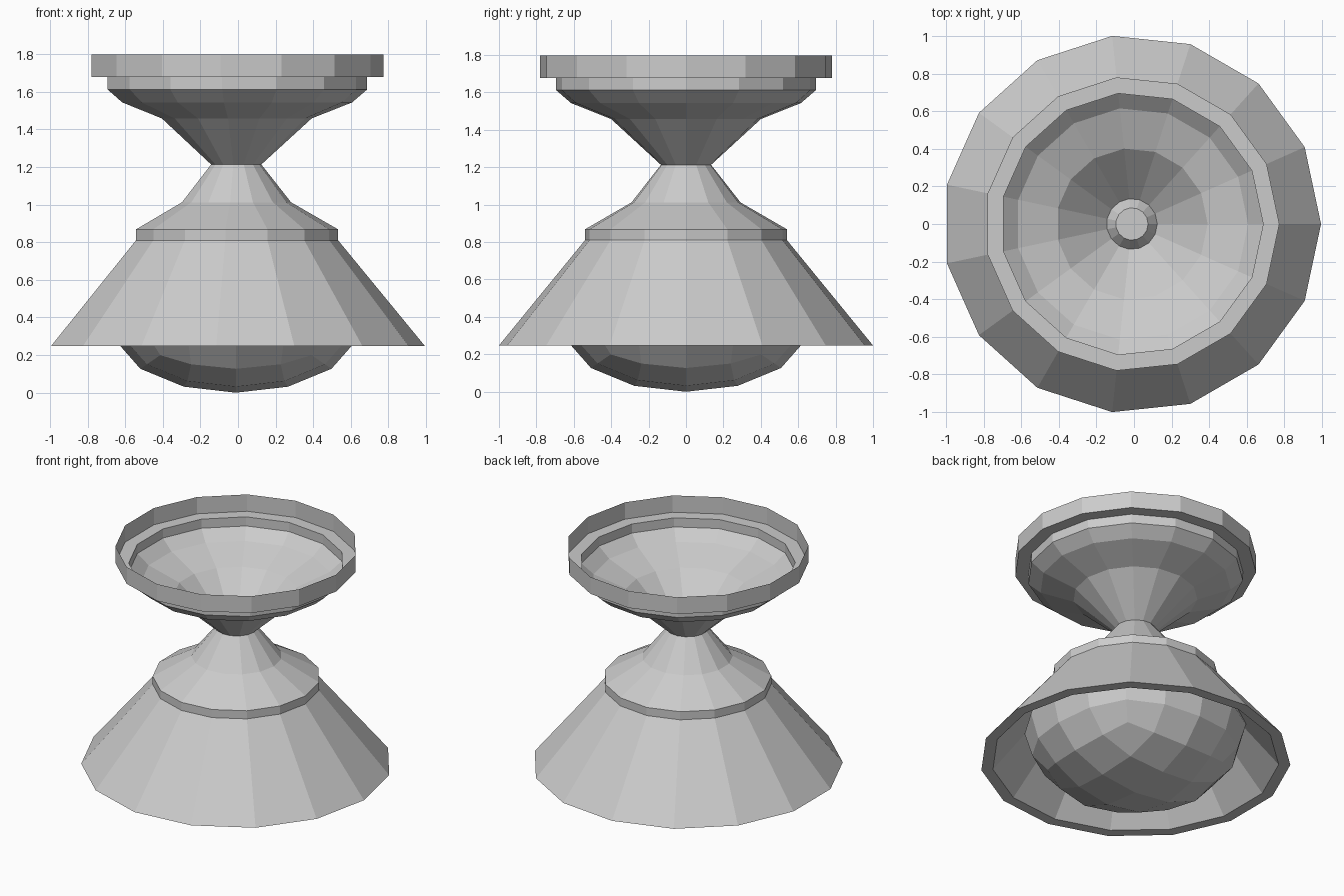
import bpy, bmesh
from math import cos, sin, tau

if "Cube" in bpy.data.objects:
    bpy.data.objects.remove(bpy.data.objects["Cube"])

SIDES = 15
CX = -0.011  # odd-sided ring: shift so the bounds are centred


def lathe(name, profile, cap_start=False, cap_end=False):
    """Revolve a (radius, z) profile into a flat-faced surface."""
    bm = bmesh.new()
    rings = []
    for r, z in profile:
        rings.append([bm.verts.new((CX + r * cos(tau * i / SIDES),
                                    r * sin(tau * i / SIDES), z))
                      for i in range(SIDES)])
    for a, b in zip(rings, rings[1:]):
        for i in range(SIDES):
            j = (i + 1) % SIDES
            bm.faces.new((a[i], a[j], b[j], b[i]))
    if cap_start:
        bm.faces.new(rings[0][::-1])
    if cap_end:
        bm.faces.new(rings[-1])
    mesh = bpy.data.meshes.new(name)
    bm.to_mesh(mesh)
    bm.free()
    obj = bpy.data.objects.new(name, mesh)
    bpy.context.collection.objects.link(obj)
    return obj


# Flared lower skirt: inner wall, bottom rim, outer wall, plug in the neck
lathe("skirt", [(0.05, 1.21), (0.24, 0.96), (0.47, 0.83), (0.475, 0.79),
                (0.93, 0.247), (1.0055, 0.247), (0.543, 0.81),
                (0.543, 0.868), (0.293, 1.012), (0.135, 1.213),
                (0.086, 1.275)], cap_start=True, cap_end=True)

# Thin open upper bowl with stepped collar
lathe("bowl", [(0.11, 1.19), (0.135, 1.213), (0.403, 1.458), (0.618, 1.543),
               (0.698, 1.612), (0.698, 1.677), (0.784, 1.677),
               (0.784, 1.797)])

# Flattened rounded-cube bulb under the skirt
bpy.ops.mesh.primitive_cube_add(size=2, location=(CX, 0, 0.474))
bulb = bpy.context.object
bulb.name = "bulb"
bulb.scale = (0.79, 0.79, 0.54)
sub = bulb.modifiers.new("round", 'SUBSURF')
sub.levels = sub.render_levels = 2
sub.use_limit_surface = False
